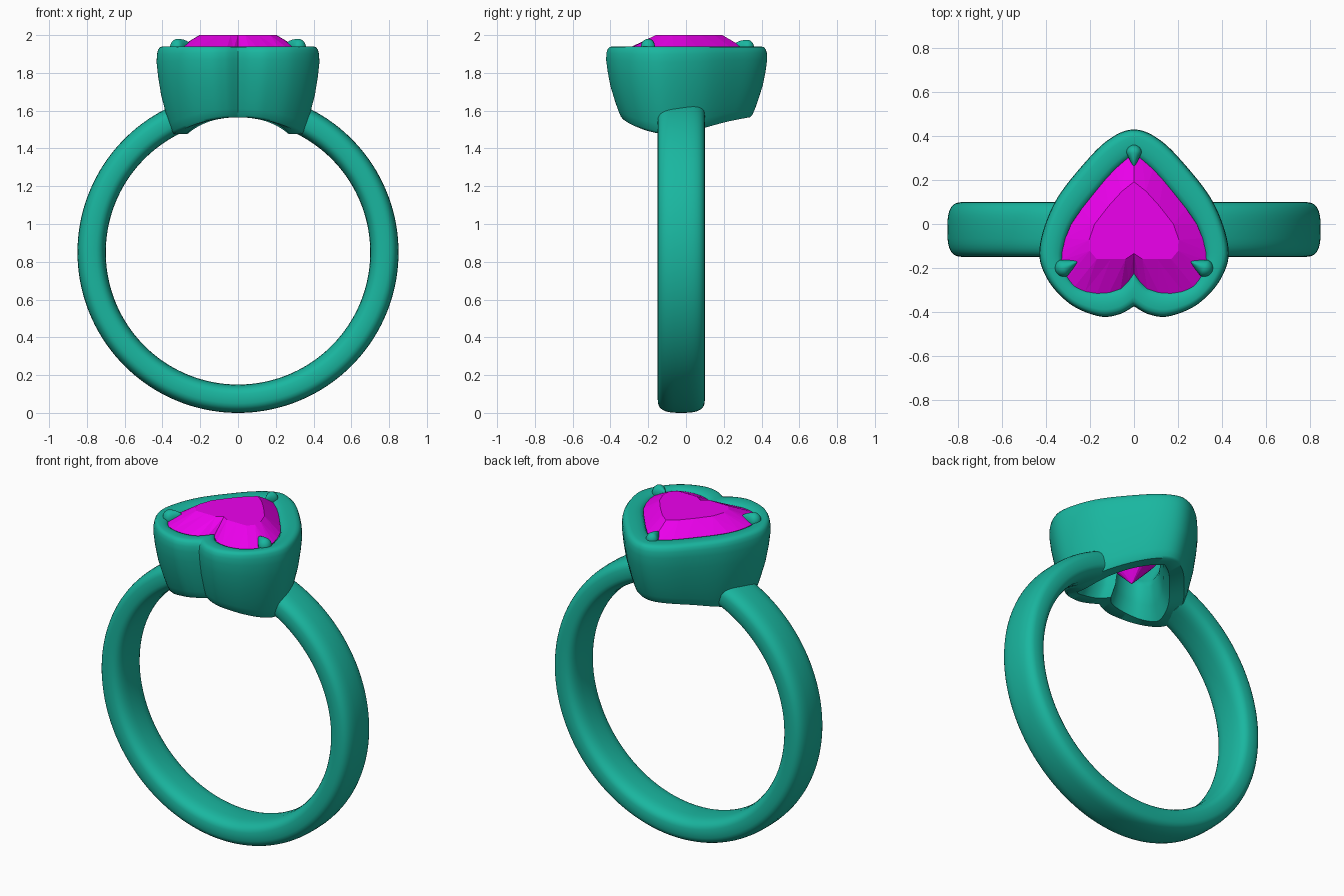
import bpy, bmesh, math
from mathutils import Vector

if "Cube" in bpy.data.objects:
    bpy.data.objects.remove(bpy.data.objects["Cube"])

# Right half of each heart outline, from back tip to front notch
OUTER = [(0, .43), (.10, .395), (.21, .295), (.36, .10), (.43, -.11), (.395, -.25),
         (.29, -.365), (.16, -.42), (.07, -.412), (0, -.375)]
INNER = [(0, .315), (.085, .245), (.18, .135), (.28, .0), (.32, -.12), (.315, -.20),
         (.265, -.28), (.165, -.31), (.06, -.29), (0, -.22)]


def material(name, color):
    m = bpy.data.materials.new(name)
    m.diffuse_color = color
    m.use_nodes = True
    m.node_tree.nodes["Principled BSDF"].inputs["Base Color"].default_value = m.diffuse_color
    return m


METAL = material("green_metal", (0.01, 0.47, 0.35, 1))
GEM = material("magenta_gem", (0.85, 0.0, 0.85, 1))


def finish(bm, name, mat, smooth=None):
    bmesh.ops.recalc_face_normals(bm, faces=bm.faces)
    me = bpy.data.meshes.new(name)
    bm.to_mesh(me)
    bm.free()
    ob = bpy.data.objects.new(name, me)
    bpy.context.collection.objects.link(ob)
    me.materials.append(mat)
    if smooth:
        bpy.ops.object.select_all(action='DESELECT')
        ob.select_set(True)
        bpy.context.view_layer.objects.active = ob
        bpy.ops.object.shade_smooth_by_angle(angle=math.radians(smooth))
    return ob


def heart(half, steps, round_tip):
    """Closed heart outline: spline through the half outline, then mirrored."""
    p = [Vector(q) for q in half]
    first = Vector((-p[1].x, p[1].y)) if round_tip else p[0]
    p = [first] + p + [p[-1]]
    out = []
    for i in range(1, len(p) - 2):
        a, b, c, d = p[i - 1:i + 3]
        for k in range(steps):
            t = k / steps
            out.append(0.5 * (2 * b + (c - a) * t + (2 * a - 5 * b + 4 * c - d) * t * t
                              + (3 * b - a - 3 * c + d) * t ** 3))
    out.append(p[-1])
    return out + [Vector((-q.x, q.y)) for q in out[-2:0:-1]]


def bridge(bm, a, b, closed=True):
    n = len(a)
    for i in range(n if closed else n - 1):
        j = (i + 1) % n
        bm.faces.new((a[i], a[j], b[j], b[i]))


# Band: rounded section swept around, ends stop inside the bezel wall
bm = bmesh.new()
M, S, END_X = 32, 128, 0.28
section = []
for k in range(M):
    c, s = math.cos(2 * math.pi * k / M), math.sin(2 * math.pi * k / M)
    r = 0.775 + 0.075 * math.copysign(abs(c) ** .68, c)
    section.append((r, -0.025 + 0.125 * math.copysign(abs(s) ** .68, s)))
rings = []
for i in range(S + 1):
    ring = []
    for r, y in section:
        a0 = math.asin(END_X / r)
        a = a0 + (2 * math.pi - 2 * a0) * i / S
        ring.append(bm.verts.new((r * math.sin(a), y, 0.85 + r * math.cos(a))))
    rings.append(ring)
for a, b in zip(rings, rings[1:]):
    bridge(bm, a, b)
bm.faces.new(rings[0])
bm.faces.new(rings[-1])
finish(bm, "ring_band", METAL, 50)

# Heart bezel: (blend inner-outer, scale, height fraction) loops, base follows finger hole
outer, inner = heart(OUTER, 8, True), heart(INNER, 8, False)
profile = [(1, .79, 0), (1, .815, .03), (1, .85, .12), (1, .89, .25), (1, .945, .45), (1, .98, .65),
           (1, 1, .82), (.98, 1, .91), (.93, 1, .96), (.84, 1, .99), (.7, 1, 1), (.45, 1, 1),
           (.22, 1, .99), (.08, 1, .97), (0, 1, .93), (0, .97, .82), (0, .66, .5),
           (0, .64, .42), (0, .72, .18), (.25, .77, 0)]
bm = bmesh.new()
rings = []
for t, s, f in profile:
    ring = []
    for o, n in zip(outer, inner):
        p = n.lerp(o, t) * s
        base = 0.85 + math.sqrt(0.715 ** 2 - (0.8 * o.x) ** 2)
        ring.append(bm.verts.new((p.x, p.y, base + (1.94 - base) * f)))
    rings.append(ring)
for i, a in enumerate(rings):
    bridge(bm, a, rings[(i + 1) % len(rings)])
finish(bm, "heart_bezel", METAL, 50)

# Heart gem: girdle, flat table, staggered pavilion facets and culet
bm = bmesh.new()
outline = heart(INNER, 2, False)
N = len(outline)
girdle = [bm.verts.new((p.x * 1.02, p.y * 1.02, 1.925)) for p in outline]
table = [bm.verts.new((p.x * .64, max(p.y * .61, -.16), 2.0)) for p in outline[::2]]
mid = [bm.verts.new((p.x * .6, p.y * .6, 1.76)) for p in outline[1::2]]
culet = bm.verts.new((0, -.02, 1.57))
H = N // 2
for i in range(H):
    j = (i + 1) % H
    g0, g1, g2 = girdle[2 * i], girdle[2 * i + 1], girdle[(2 * i + 2) % N]
    for f in ((table[i], g0, g1), (table[i], g1, table[j]), (table[j], g1, g2),
              (mid[i], g1, g0), (mid[i], g2, g1), (mid[i], mid[j], g2),
              (culet, mid[j], mid[i])):
        bm.faces.new(f)
bm.faces.new(table)
finish(bm, "heart_gem", GEM)


# Claw prongs: teardrop blobs pointing inwards over the gem
def prong(name, loc, tip, width, height):
    loc, tip = Vector(loc), Vector(tip)
    d = tip - loc
    length = d.length
    d.normalize()
    side = Vector((-d.y, d.x))
    bm = bmesh.new()
    bmesh.ops.create_uvsphere(bm, u_segments=24, v_segments=14, radius=1)
    for v in bm.verts:
        u, w, h = v.co
        pinch = 1.0
        if u > 0:
            pinch = (1 - u) / max(math.sqrt(1 - min(u * u, 1)), 1e-4)
        q = loc + d * u * (length if u > 0 else width) + side * w * width * pinch
        v.co = (q.x, q.y, 1.935 + h * height)
    finish(bm, name, METAL, 50)


for sx, label in ((-1, "left"), (1, "right")):
    prong(label + "_prong", (sx * .32, -.20), (sx * .245, -.165), .04, .045)
prong("back_prong", (0, .325), (0, .25), .035, .04)
